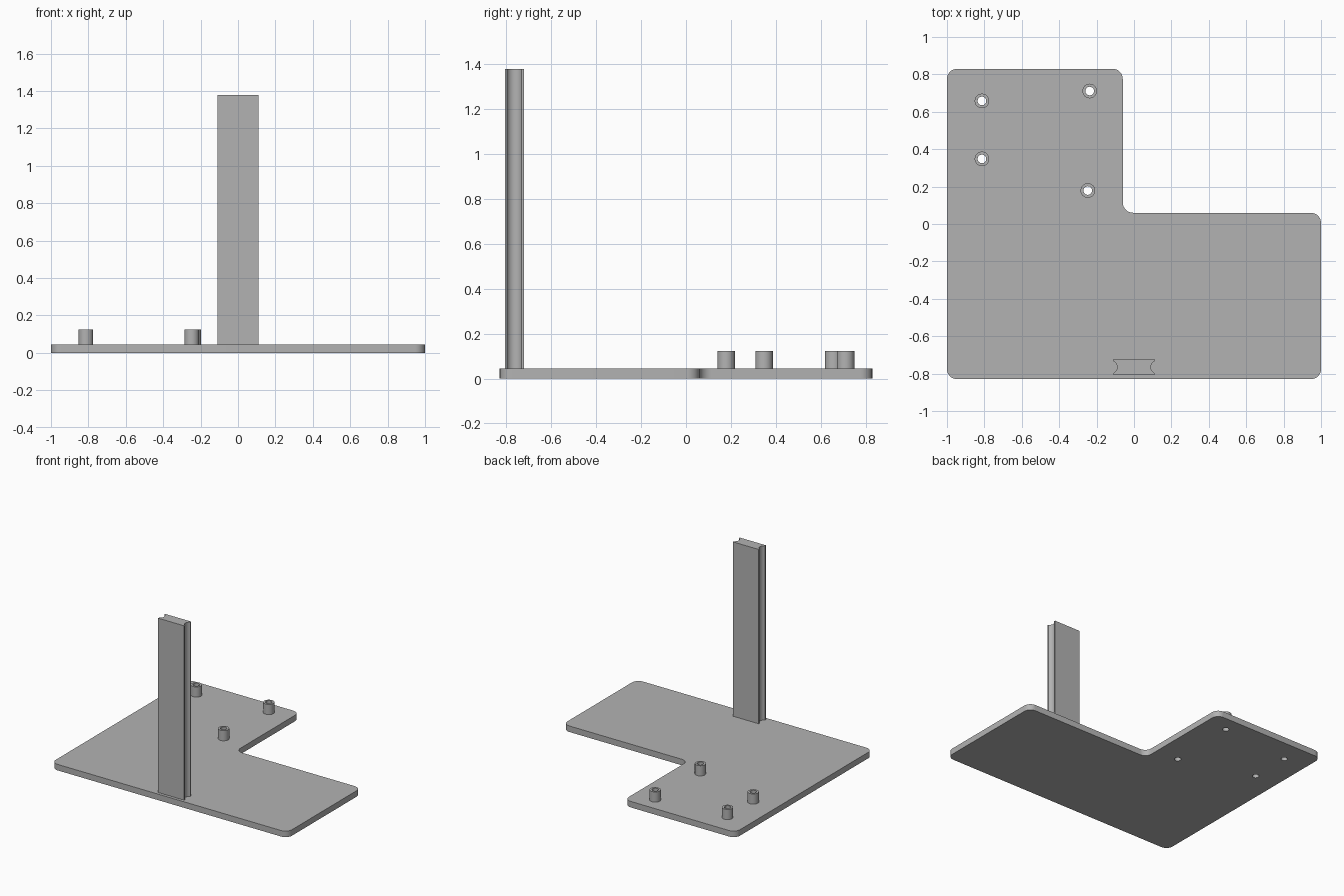
import bpy
import bmesh
from math import cos, sin, pi, asin
from mathutils import Vector

cube = bpy.data.objects.get("Cube")
if cube:
    bpy.data.objects.remove(cube, do_unlink=True)

grey = bpy.data.materials.new("plain grey")
grey.use_nodes = True
colour = (0.45, 0.45, 0.45, 1)
grey.diffuse_color = colour
grey.node_tree.nodes["Principled BSDF"].inputs["Base Color"].default_value = colour

PLATE_TOP = 0.046
POST_TOP = 1.38
STANDOFF_TOP = 0.124


def circle(x, y, r, n=32):
    return [(x + r * cos(2 * pi * i / n), y + r * sin(2 * pi * i / n)) for i in range(n)]


def rounded(corners, r, steps=8):
    """Round every right-angled corner, inward or outward."""
    pts = []
    for i, c in enumerate(corners):
        p = Vector(c)
        a = (Vector(corners[i - 1]) - p).normalized()
        b = (Vector(corners[(i + 1) % len(corners)]) - p).normalized()
        centre = p + r * (a + b)
        for k in range(steps + 1):
            t = pi / 2 * k / steps
            pts.append(tuple(centre - r * (b * cos(t) + a * sin(t))))
    return pts


def extrude(name, outlines, z0, z1):
    """Fill the outlines (later ones are holes) and extrude from z0 to z1."""
    curve = bpy.data.curves.new(name, "CURVE")
    curve.dimensions = "2D"
    curve.fill_mode = "BOTH"
    curve.extrude = (z1 - z0) / 2
    for outline in outlines:
        spline = curve.splines.new("POLY")
        spline.points.add(len(outline) - 1)
        for point, (x, y) in zip(spline.points, outline):
            point.co = (x, y, 0, 1)
        spline.use_cyclic_u = True
    temp = bpy.data.objects.new(name + " outline", curve)
    bpy.context.collection.objects.link(temp)
    depsgraph = bpy.context.evaluated_depsgraph_get()
    mesh = bpy.data.meshes.new_from_object(temp.evaluated_get(depsgraph))
    bpy.data.objects.remove(temp, do_unlink=True)
    bpy.data.curves.remove(curve)

    bm = bmesh.new()
    bm.from_mesh(mesh)
    bmesh.ops.remove_doubles(bm, verts=bm.verts, dist=0.0001)
    bmesh.ops.recalc_face_normals(bm, faces=bm.faces)
    bmesh.ops.translate(bm, verts=bm.verts, vec=(0, 0, (z0 + z1) / 2))
    bm.to_mesh(mesh)
    bm.free()
    mesh.name = name
    mesh.materials.clear()
    mesh.materials.append(grey)

    obj = bpy.data.objects.new(name, mesh)
    bpy.context.collection.objects.link(obj)
    bpy.ops.object.select_all(action="DESELECT")
    obj.select_set(True)
    bpy.context.view_layer.objects.active = obj
    bpy.ops.object.shade_smooth_by_angle(angle=pi / 6)
    return obj


# L-shaped base plate with screw holes
spots = [(-0.813, 0.658), (-0.237, 0.711), (-0.813, 0.348), (-0.247, 0.179)]
holes = [circle(x, y, 0.023) for x, y in spots]
corners = [(-1, -0.83), (1, -0.83), (1, 0.06), (-0.06, 0.06), (-0.06, 0.83), (-1, 0.83)]
extrude("base_plate", [rounded(corners, 0.055)] + holes, 0, PLATE_TOP)

# Hollow standoffs over the holes
for i, ((x, y), hole) in enumerate(zip(spots, holes)):
    extrude(f"standoff_{i + 1}", [circle(x, y, 0.039), hole], PLATE_TOP, STANDOFF_TOP)

# Upright post with a rounded groove down each side
half_x, half_y, mid_y = 0.11, 0.0425, -0.765
chord, depth = 0.032, 0.02
radius = (chord ** 2 + depth ** 2) / (2 * depth)
sweep = asin(chord / radius)
side = [(half_x, -half_y)]
for k in range(13):
    t = sweep * (k / 6 - 1)
    side.append((half_x - depth + radius * (1 - cos(t)), radius * sin(t)))
side.append((half_x, half_y))
profile = side + [(-x, -y) for x, y in side]
extrude("post", [[(x, y + mid_y) for x, y in profile]], PLATE_TOP, POST_TOP)
